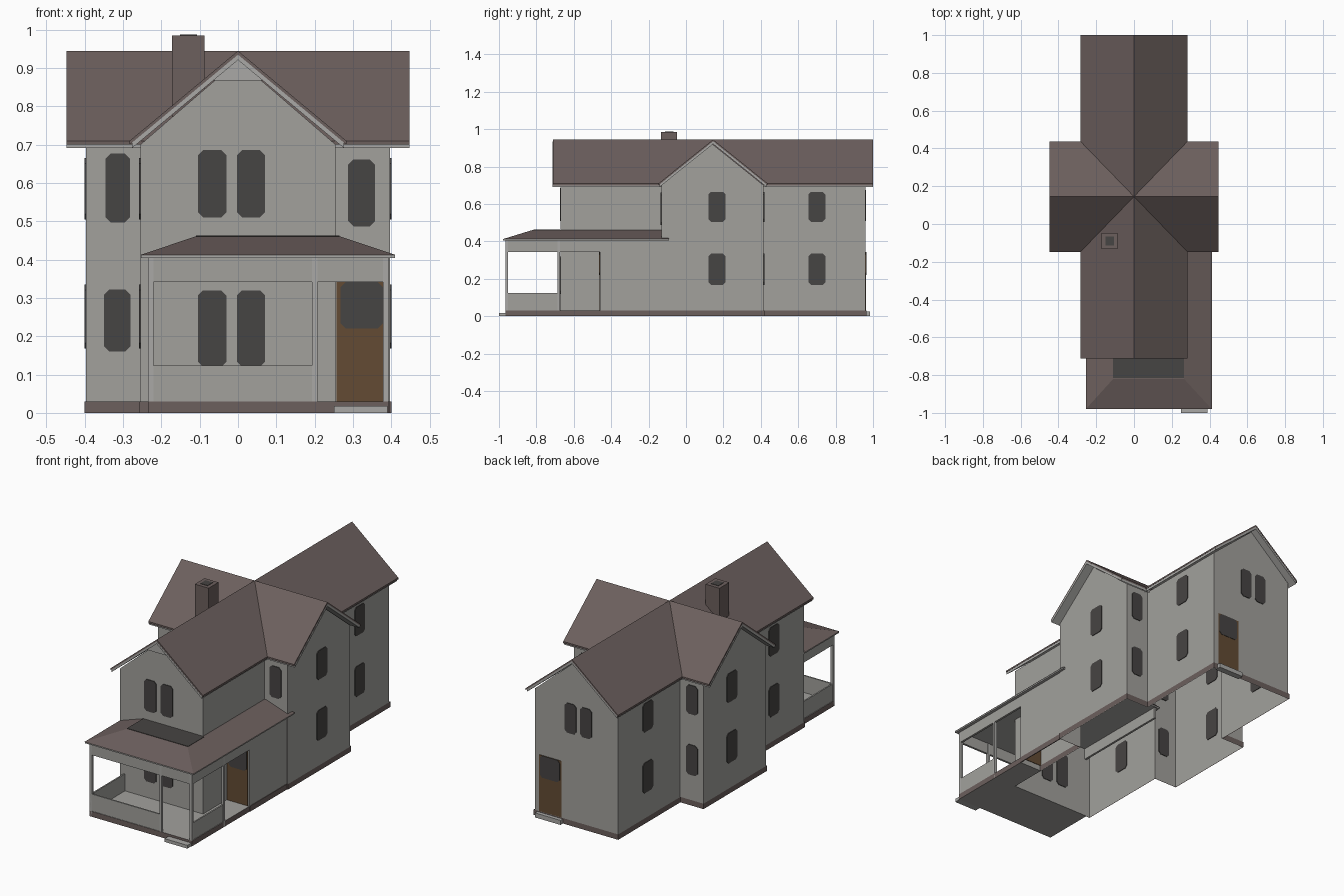
import bpy, bmesh
from mathutils import Vector

if "Cube" in bpy.data.objects:
    bpy.data.objects.remove(bpy.data.objects["Cube"])


def material(name, rgb):
    m = bpy.data.materials.new(name)
    m.diffuse_color = (*rgb, 1)
    m.use_nodes = True
    m.node_tree.nodes["Principled BSDF"].inputs["Base Color"].default_value = m.diffuse_color
    return m


WALL = material("grey siding", (0.36, 0.355, 0.335))
ROOF = material("brown shingle", (0.15, 0.115, 0.11))
GLASS = material("dark glass", (0.062, 0.058, 0.056))
DOOR = material("brown door", (0.125, 0.07, 0.034))
TRIM = material("light trim", (0.40, 0.395, 0.38))


def make(name, verts, faces, mats, rule=None, fix=True):
    me = bpy.data.meshes.new(name)
    bm = bmesh.new()
    vs = [bm.verts.new(v) for v in verts]
    for f in faces:
        bm.faces.new([vs[i] for i in f])
    if fix:
        bmesh.ops.recalc_face_normals(bm, faces=bm.faces)
    bm.normal_update()
    if rule:
        for f in bm.faces:
            f.material_index = rule(f)
    bm.to_mesh(me)
    bm.free()
    for m in mats:
        me.materials.append(m)
    ob = bpy.data.objects.new(name, me)
    bpy.context.collection.objects.link(ob)
    return ob


def prism(name, ring, offset, mats, rule=None):
    """Closed prism: a ring of 3D points swept along an offset."""
    n = len(ring)
    off = Vector(offset)
    verts = [Vector(p) for p in ring] + [Vector(p) + off for p in ring]
    faces = [tuple(range(n)), tuple(range(n, 2 * n))]
    faces += [(i, (i + 1) % n, (i + 1) % n + n, i + n) for i in range(n)]
    return make(name, verts, faces, mats, rule)


def box(name, x0, x1, y0, y1, z0, z1, mat):
    ring = [(x0, y0, z0), (x1, y0, z0), (x1, y1, z0), (x0, y1, z0)]
    return prism(name, ring, (0, 0, z1 - z0), [mat])


# House proportions
HX, WX = 0.255, 0.397            # half widths of body and side wings
YF, YB = -0.67, 0.96             # front and back walls
W0, W1 = -0.132, 0.415           # side wing front and back
WC = (W0 + W1) / 2
EAVE, PEAK = 0.70, 0.945

outline = [(-HX, YF), (HX, YF), (HX, W0), (WX, W0), (WX, W1), (HX, W1),
           (HX, YB), (-HX, YB), (-HX, W1), (-WX, W1), (-WX, W0), (-HX, W0)]


def wall_loop(name, pts, z0, z1, mat, gables=()):
    n = len(pts)
    verts = [(x, y, z0) for x, y in pts] + [(x, y, z1) for x, y in pts]
    faces = []
    for i in range(n):
        j = (i + 1) % n
        f = [i, j, j + n, i + n]
        if i in gables:          # five-sided wall running up into the gable
            mid = (Vector(verts[i]) + Vector(verts[j])) / 2
            verts.append((mid.x, mid.y, PEAK - 0.025))
            f.insert(3, len(verts) - 1)
        faces.append(tuple(f))
    return make(name, verts, faces, [mat], fix=False)


# Walls (open underneath) and foundation band
wall_loop("house_walls", outline, 0, EAVE, WALL, (0, 3, 6, 9))
G = 0.004
wide = [(x + (G if x > 0 else -G), y + (G if y > WC else -G)) for x, y in outline]
wall_loop("foundation_band", wide, 0, 0.03, ROOF)


# Gable roofs: shingle layer over a light fascia layer
def gable_roof(name, half, rise, a0, a1, centre, along_y, peak, thick, mat):
    prof = [(-half, peak - rise), (0, peak), (half, peak - rise),
            (half, peak - rise - thick), (0, peak - thick), (-half, peak - rise - thick)]
    if along_y:
        ring, off = [(centre + u, a0, z) for u, z in prof], (0, a1 - a0, 0)
    else:
        ring, off = [(a0, centre + u, z) for u, z in prof], (a1 - a0, 0, 0)
    n = 6
    verts = [Vector(p) for p in ring] + [Vector(p) + Vector(off) for p in ring]
    faces = [(0, 1, 4, 5), (1, 2, 3, 4), (6, 7, 10, 11), (7, 8, 9, 10)]
    faces += [(i, (i + 1) % n, (i + 1) % n + n, i + n) for i in range(n)]
    make(name, verts, faces, [mat])


for label, half, a0, a1, c, along in (("main", 0.283, -0.712, 1.0, 0, True),
                                      ("wing", 0.292, -0.447, 0.447, 0.145, False)):
    rise = 0.235
    gable_roof(label + "_roof", half, rise, a0, a1, c, along, PEAK, 0.01, ROOF)
    k = (half - 0.006) / half
    gable_roof(label + "_roof_fascia", half * k, rise * k, a0 - 0.001, a1 - 0.001 if along else a1 + 0.001,
               c, along, PEAK - 0.010, 0.014, TRIM)

# Decorative triangle in the front gable
prism("front_gable_ornament", [(-0.075, -0.705, 0.868), (0.075, -0.705, 0.868), (0, -0.705, 0.93)],
      (0, 0.008, 0), [TRIM])

# Chimney with a dark flue
box("chimney", -0.172, -0.087, -0.133, -0.047, 0.7, 0.985, ROOF)
box("chimney_flue", -0.152, -0.107, -0.113, -0.067, 0.98, 0.987, GLASS)


# Windows and doors: thin plates with clipped corners
def plate(name, axis, pos, u0, u1, z0, z1, mat=GLASS, c=0.014, t=0.007):
    prof = [(u0 + c, z0), (u1 - c, z0), (u1, z0 + c), (u1, z1 - c),
            (u1 - c, z1), (u0 + c, z1), (u0, z1 - c), (u0, z0 + c)]
    if c == 0:
        prof = [(u0, z0), (u1, z0), (u1, z1), (u0, z1)]
    if axis == 'y':
        prism(name, [(u, pos - t / 2, z) for u, z in prof], (0, t, 0), [mat])
    else:
        prism(name, [(pos - t / 2, u, z) for u, z in prof], (t, 0, 0), [mat])


for u0, u1 in ((-0.105, -0.03), (-0.003, 0.071)):
    plate("front_upper_window", 'y', YF, u0, u1, 0.51, 0.686)
    plate("front_lower_window", 'y', YF, u0, u1, 0.12, 0.32)
for u0, u1 in ((0.0, 0.07), (-0.095, -0.025)):
    plate("back_upper_window", 'y', YB, u0, u1, 0.51, 0.675)
plate("wing_front_window", 'y', W0, -0.346, -0.282, 0.497, 0.677)
plate("wing_front_window", 'y', W0, -0.35, -0.28, 0.16, 0.322)
plate("wing_front_window", 'y', W0, 0.287, 0.358, 0.487, 0.661)
for z0, z1 in ((0.505, 0.665), (0.168, 0.335)):
    for s in (-1, 1):
        plate("wing_side_window", 'x', s * WX, 0.12, 0.212, z0, z1)
        plate("rear_side_window", 'x', s * HX, 0.655, 0.745, z0, z1)
        cx = s * 0.328
        plate("wing_back_window", 'y', W1, cx - 0.035, cx + 0.035, z0, z1)
    plate("left_front_window", 'x', -HX, -0.45, -0.36, z0, z1)

# Doors with a dark glazed top
PD = -0.46
for label, y, x0, x1, out in (("porch", PD, 0.257, 0.383, -1), ("back", YB, 0.09, 0.226, 1)):
    plate(label + "_door", 'y', y, x0, x1, 0.03, 0.342, DOOR, 0, 0.006)
    plate(label + "_door_glass", 'y', y + out * 0.002, x0 + 0.01, x1 - 0.005, 0.22, 0.342, GLASS, 0.014, 0.006)
box("back_step", 0.08, 0.236, 0.95, 0.985, 0.0, 0.025, TRIM)

# Enclosed entry room behind the porch door
PX0, PX1, PY = -0.235, 0.393, -0.965
make("entry_room_walls", [(HX, PD, 0), (PX1, PD, 0), (PX1, W0, 0),
                          (HX, PD, 0.41), (PX1, PD, 0.41), (PX1, W0, 0.41)],
     [(0, 1, 4, 3), (1, 2, 5, 4)], [WALL], fix=False)
box("entry_room_foundation", PX1 - 0.002, PX1 + 0.003, PD, W0, 0, 0.03, ROOF)


# Porch floor: brown sides, grey top and underside
def side_rule(f):
    return 1 if abs(f.normal.z) < 0.5 else 0


prism("porch_floor", [(PX0, PY, 0), (PX1, PY, 0), (PX1, PD, 0), (HX, PD, 0), (HX, YF, 0), (PX0, YF, 0)],
      (0, 0, 0.03), [WALL, ROOF], side_rule)
box("porch_step", 0.25, 0.39, -1.0, PY, 0, 0.018, TRIM)

# Porch posts
P = 0.007
for x, y in ((PX0 + P, PY + P), (0.2, PY + P), (PX1 - P, PY + P), (PX1 - P, -0.68)):
    box("porch_post", x - P, x + P, y - P, y + P, 0.0, 0.41, TRIM)

# Porch half walls and header beams
T = 0.008
box("porch_front_half_wall", PX0, 0.2, PY + 0.003, PY + 0.003 + T, 0.03, 0.124, WALL)
box("porch_left_half_wall", PX0 + 0.003, PX0 + 0.003 + T, PY, YF, 0.03, 0.124, WALL)
box("porch_right_half_wall", PX1 - 0.003 - T, PX1 - 0.003, PY, -0.68, 0.03, 0.124, WALL)
box("porch_front_beam", PX0, PX1, PY, PY + 0.012, 0.342, 0.41, WALL)
box("porch_left_beam", PX0, PX0 + 0.012, PY, -0.1, 0.342, 0.41, WALL)
box("porch_right_beam", PX1 - 0.012, PX1, PY, PD, 0.342, 0.41, WALL)

# Porch roof: low hipped frustum with a thin edge board and a dark flat top
low = [(-0.255, -0.98), (0.412, -0.98), (0.412, -0.09), (-0.255, -0.09)]
top = [(-0.11, -0.82), (0.265, -0.82), (0.265, -0.125), (-0.11, -0.125)]
verts = [(x, y, 0.412) for x, y in low] + [(x, y, 0.461) for x, y in top]
faces = [(0, 1, 2, 3), (4, 5, 6, 7)] + [(i, (i + 1) % 4, (i + 1) % 4 + 4, i + 4) for i in range(4)]
make("porch_roof", verts, faces, [ROOF])
box("porch_roof_edge", -0.253, 0.41, -0.978, -0.092, 0.404, 0.412, TRIM)
box("porch_roof_flat_top", -0.11, 0.265, -0.815, -0.675, 0.459, 0.463, GLASS)
